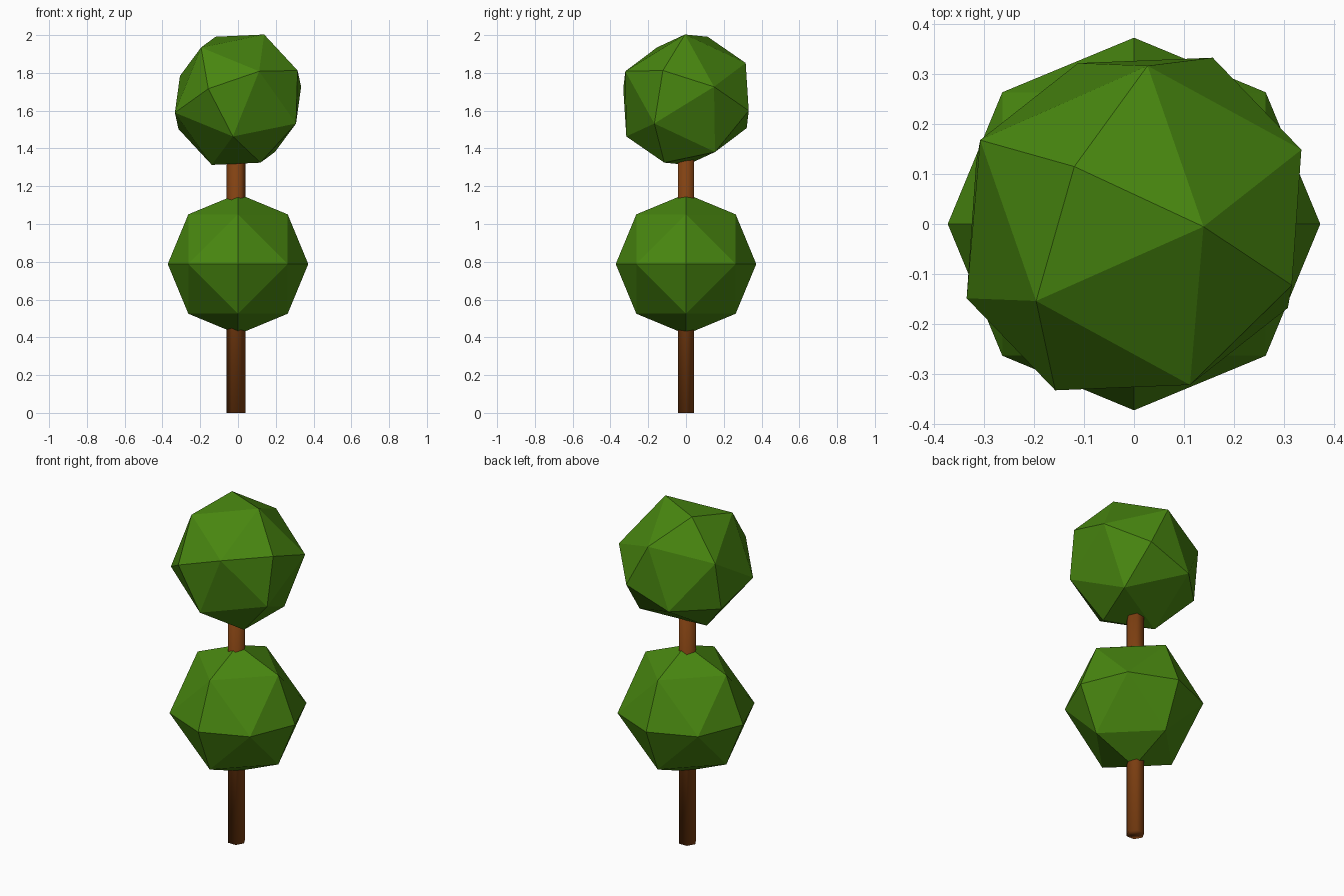
import bpy, bmesh
from mathutils import Matrix, Vector

cube = bpy.data.objects.get("Cube")
if cube:
    bpy.data.objects.remove(cube, do_unlink=True)


def make_material(name, rgb):
    mat = bpy.data.materials.new(name)
    mat.use_nodes = True
    mat.diffuse_color = (*rgb, 1)
    mat.node_tree.nodes["Principled BSDF"].inputs["Base Color"].default_value = (*rgb, 1)
    return mat


def add_object(name, bm, mat, location, smooth=False):
    bmesh.ops.recalc_face_normals(bm, faces=bm.faces)
    for face in bm.faces:
        face.smooth = smooth
    mesh = bpy.data.meshes.new(name)
    bm.to_mesh(mesh)
    bm.free()
    mesh.materials.append(mat)
    obj = bpy.data.objects.new(name, mesh)
    obj.location = location
    bpy.context.collection.objects.link(obj)
    return obj


def foliage_ball(name, z, radius, mat, rotation=None):
    """Octahedron subdivided once and pushed out to a sphere."""
    bm = bmesh.new()
    axes = [Vector(v) for v in ((1, 0, 0), (0, 1, 0), (0, 0, 1))]
    for axis in axes:
        bm.verts.new(axis)
        bm.verts.new(-axis)
    for i, a in enumerate(axes):
        for b in axes[i + 1:]:
            for s in (-1, 1):
                for t in (-1, 1):
                    bm.verts.new((a * s + b * t).normalized())
    bmesh.ops.convex_hull(bm, input=bm.verts)
    bmesh.ops.triangulate(bm, faces=bm.faces)
    bmesh.ops.scale(bm, vec=(radius,) * 3, verts=bm.verts)
    if rotation:
        bmesh.ops.transform(bm, matrix=rotation, verts=bm.verts)
    return add_object(name, bm, mat, (0, 0, z))


leaf_green = make_material("leaf green", (0.065, 0.24, 0.005))
bark_brown = make_material("bark brown", (0.22, 0.053, 0.006))

# Six-sided trunk, running up into the upper ball
trunk_height = 1.66
bm = bmesh.new()
bmesh.ops.create_cone(bm, cap_ends=True, segments=6, radius1=0.05, radius2=0.05,
                      depth=trunk_height, matrix=Matrix.Rotation(1.5707963, 4, "Z"))
add_object("trunk", bm, bark_brown, (-0.01, 0, trunk_height / 2), smooth=True)

# Lower ball is upright, upper ball is tumbled
foliage_ball("lower_foliage", 0.788, 0.372, leaf_green)
x_axis = Vector((0.833, -0.323, 0.409)).normalized()
z_axis = x_axis.cross(Vector((-0.323, 0.309, 0.892))).normalized()
y_axis = z_axis.cross(x_axis)
tumble = Matrix((x_axis, y_axis, z_axis)).transposed().to_4x4()
foliage_ball("upper_foliage", 1.658, 0.372, leaf_green, tumble)
